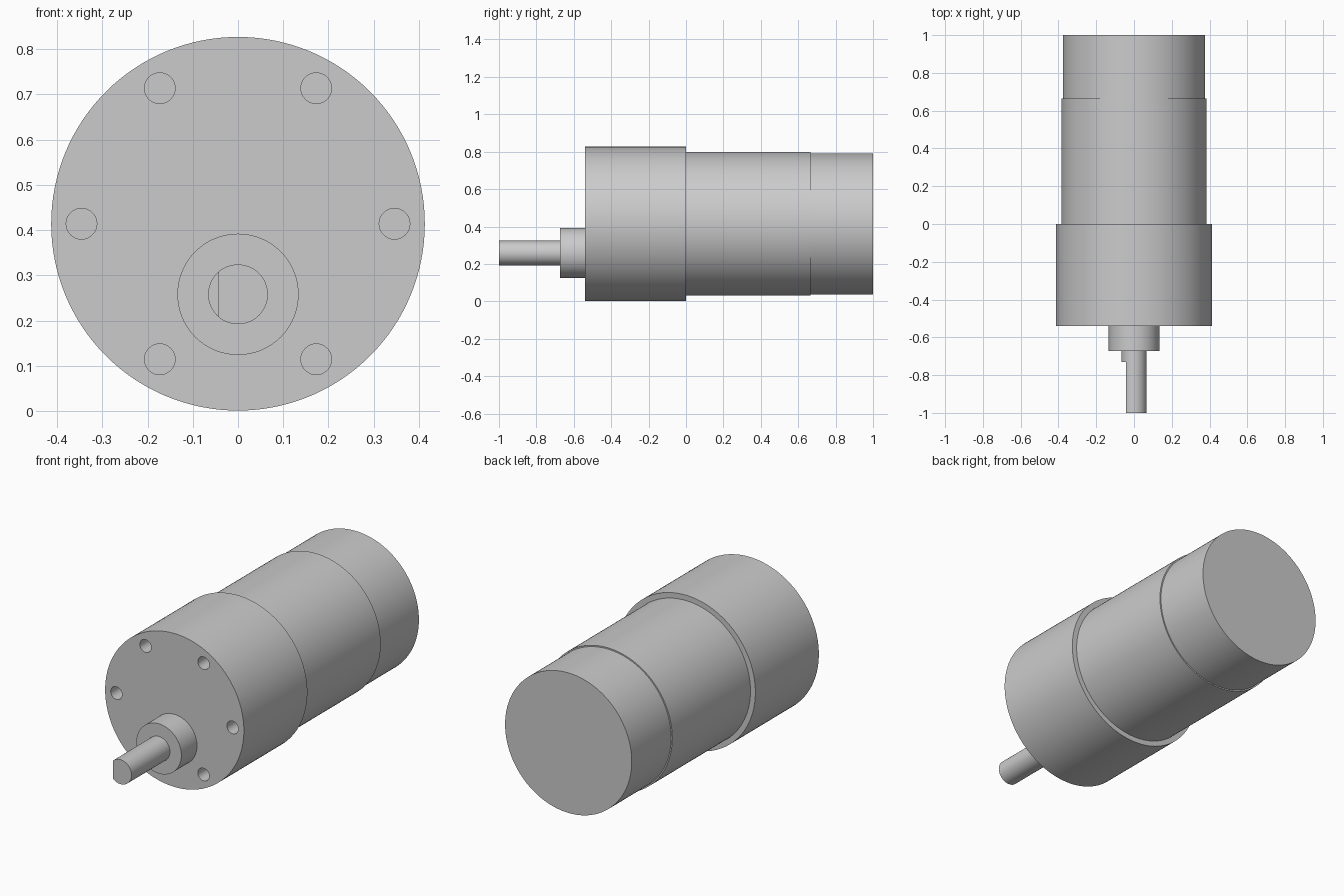
import bpy, bmesh, math
from mathutils import Matrix

if "Cube" in bpy.data.objects:
    bpy.data.objects.remove(bpy.data.objects["Cube"])

AXIS_Z, SHAFT_Z = 0.414, 0.258


def finish(bm, name):
    bmesh.ops.recalc_face_normals(bm, faces=bm.faces)
    mesh = bpy.data.meshes.new(name)
    bm.to_mesh(mesh)
    bm.free()
    ob = bpy.data.objects.new(name, mesh)
    bpy.context.collection.objects.link(ob)
    return ob


def smooth(ob):
    bpy.ops.object.select_all(action='DESELECT')
    ob.select_set(True)
    bpy.context.view_layer.objects.active = ob
    bpy.ops.object.shade_smooth_by_angle(angle=math.radians(30))


def add_cylinder(bm, x, z, r, y0, y1, n):
    m = Matrix.Translation((x, (y0 + y1) / 2, z)) @ Matrix.Rotation(math.pi / 2, 4, 'X')
    bmesh.ops.create_cone(bm, cap_ends=True, segments=n, radius1=r, radius2=r,
                          depth=y1 - y0, matrix=m)


def cylinder(name, z, r, y0, y1, n=128):
    bm = bmesh.new()
    add_cylinder(bm, 0, z, r, y0, y1, n)
    return finish(bm, name)


def cut(ob, cutter):
    mod = ob.modifiers.new("cut", 'BOOLEAN')
    mod.operation, mod.solver, mod.object = 'DIFFERENCE', 'EXACT', cutter
    bpy.context.view_layer.objects.active = ob
    bpy.ops.object.modifier_apply(modifier=mod.name)
    bpy.data.objects.remove(cutter)


# Gearbox with six mounting holes
gearbox = cylinder("gearbox", AXIS_Z, 0.413, -0.54, 0.0)
bm = bmesh.new()
for i in range(6):
    a = i * math.pi / 3
    add_cylinder(bm, 0.346 * math.cos(a), AXIS_Z + 0.346 * math.sin(a), 0.034, -0.6, -0.44, 32)
cut(gearbox, finish(bm, "hole_cutter"))
smooth(gearbox)

# Motor can and the slightly wider sleeve around its front
smooth(cylinder("motor_sleeve", AXIS_Z, 0.384, 0.0, 0.665))
smooth(cylinder("motor_can", AXIS_Z, 0.377, 0.665, 1.0))

# Off-centre boss around the output shaft
smooth(cylinder("shaft_boss", SHAFT_Z, 0.134, -0.673, -0.54, 96))

# Output shaft with a flat along its -x side
shaft = cylinder("output_shaft", SHAFT_Z, 0.066, -1.0, -0.673, 64)
bm = bmesh.new()
bmesh.ops.create_cube(bm, size=1, matrix=Matrix.Translation((-0.093, -0.915, SHAFT_Z))
                      @ Matrix.Diagonal((0.1, 0.37, 0.3, 1)))
cut(shaft, finish(bm, "flat_cutter"))
smooth(shaft)
